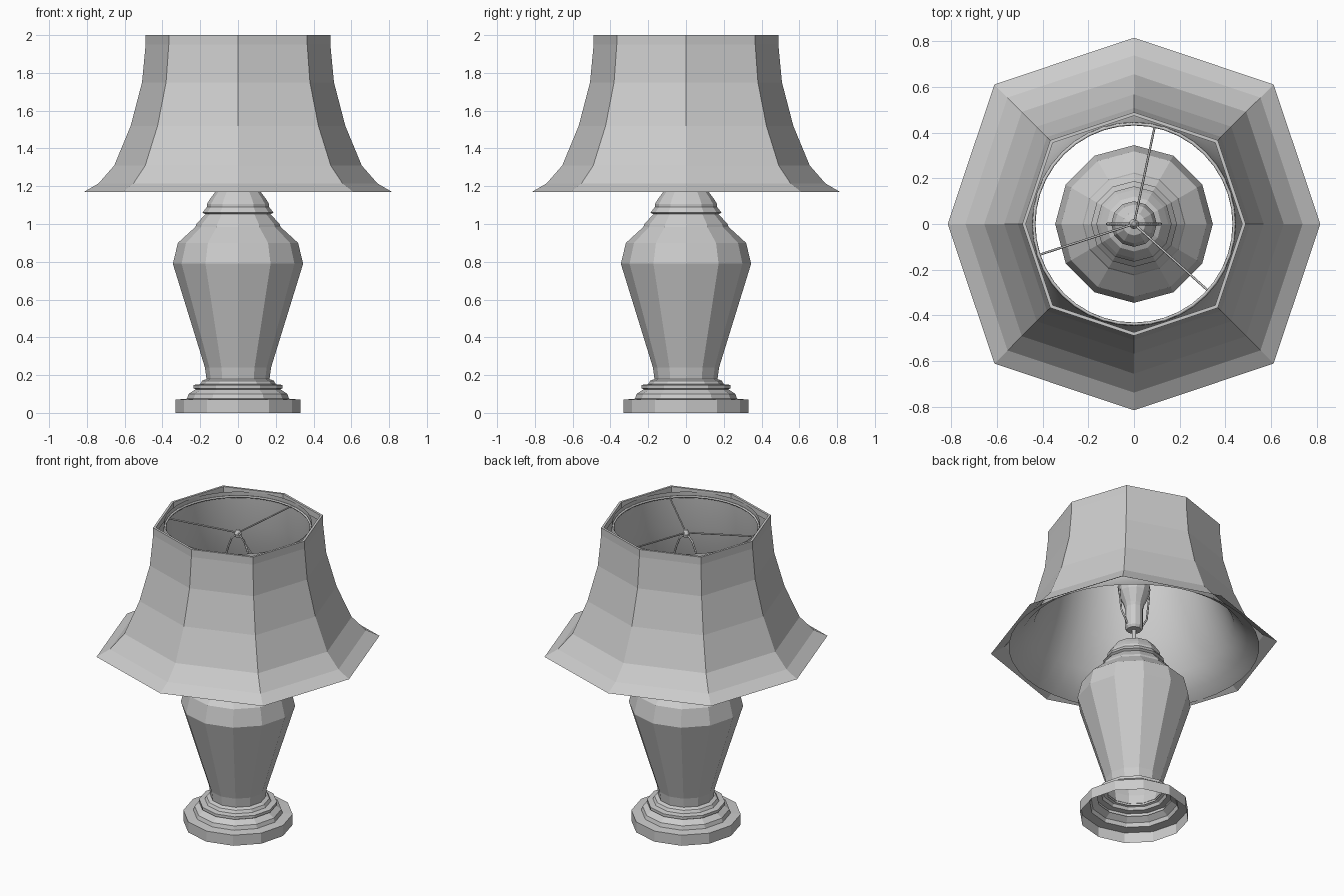
import bpy, math
from mathutils import Vector

cube = bpy.data.objects.get("Cube")
if cube:
    bpy.data.objects.remove(cube, do_unlink=True)

grey = bpy.data.materials.new("plain grey")
grey.use_nodes = True
COLOUR = (0.6, 0.6, 0.6, 1)
grey.diffuse_color = COLOUR
grey.node_tree.nodes["Principled BSDF"].inputs["Base Color"].default_value = COLOUR


def lathe(name, profile, sides, smooth=False, diagonal=1.0):
    """Sweep (radius, z) points round z; diagonal stretches every other corner."""
    verts, faces = [], []
    for r, z in profile:
        for i in range(sides):
            a = 2 * math.pi * i / sides
            k = r * (diagonal if i % 2 else 1)
            verts.append((k * math.cos(a), k * math.sin(a), z))
    for j in range(len(profile) - 1):
        for i in range(sides):
            n = (i + 1) % sides
            a, b = j * sides, (j + 1) * sides
            faces.append((a + i, a + n, b + n, b + i))
    mesh = bpy.data.meshes.new(name)
    mesh.from_pydata(verts, [], faces)
    mesh.materials.append(grey)
    obj = bpy.data.objects.new(name, mesh)
    bpy.context.collection.objects.link(obj)
    if smooth:
        mesh.shade_smooth()
    return obj


def wire(name, points, radius, cyclic=False):
    """Thin round wire through the points."""
    curve = bpy.data.curves.new(name, "CURVE")
    curve.dimensions = "3D"
    curve.bevel_depth = radius
    curve.bevel_resolution = 1
    curve.use_fill_caps = True
    spline = curve.splines.new("POLY")
    spline.points.add(len(points) - 1)
    for p, co in zip(spline.points, points):
        p.co = (*co, 1)
    spline.use_cyclic_u = cyclic
    curve.materials.append(grey)
    obj = bpy.data.objects.new(name, curve)
    bpy.context.collection.objects.link(obj)
    return obj


# Stepped foot, open underneath
lathe("foot", [(0.33, 0), (0.33, 0.07), (0.27, 0.075), (0.262, 0.1), (0.225, 0.125),
               (0.235, 0.13), (0.235, 0.148), (0.2, 0.152), (0.19, 0.17), (0.165, 0.18)], 12)

# Faceted vase body
lathe("vase_body", [(0.165, 0.165), (0.175, 0.24), (0.345, 0.79), (0.318, 0.9),
                    (0.225, 0.985), (0.22, 1.0), (0.17, 1.055)], 12)

# Lid with a small rim and dome
lathe("vase_lid", [(0.17, 1.05), (0.188, 1.06), (0.165, 1.09), (0.165, 1.105), (0.15, 1.13),
                   (0.12, 1.17), (0.07, 1.195), (0.0, 1.21)], 12)

# Stem, socket and bulb
lathe("stem", [(0.012, 1.19), (0.012, 1.31)], 12)
lathe("socket", [(0.0, 1.29), (0.045, 1.29), (0.055, 1.305), (0.055, 1.44), (0.062, 1.46)], 12)
lathe("bulb", [(0.055, 1.45), (0.095, 1.54), (0.1, 1.58), (0.085, 1.64), (0.05, 1.68),
               (0.0, 1.695)], 12)

# Harp loop around the bulb, mirrored about the centre
half = [(0.04, 1.3), (0.1, 1.4), (0.117, 1.55), (0.105, 1.7), (0.07, 1.82), (0.045, 1.88), (0.015, 1.91)]
loop = [(x, 0, z) for x, z in half] + [(-x, 0, z) for x, z in reversed(half)]
wire("harp", loop, 0.006, True)
lathe("finial", [(0.018, 1.9), (0.022, 1.92), (0.01, 1.945), (0.0, 1.95)], 12)

# Spider arms and the ring that carries the shade
for n, deg in enumerate((78, 198, 318)):
    a = math.radians(deg)
    end = Vector((0.436 * math.cos(a), 0.436 * math.sin(a), 1.96))
    wire(f"spider_arm_{n + 1}", [(0, 0, 1.925), end], 0.005)
ring = [(0.438 * math.cos(t * math.pi / 20), 0.438 * math.sin(t * math.pi / 20), 1.96)
        for t in range(40)]
wire("shade_ring", ring, 0.007, True)

# Eight-sided flared shade with a turned-in top lip
flare = [(0.815, 1.17), (0.738, 1.215), (0.655, 1.31), (0.568, 1.52), (0.508, 1.75),
         (0.489, 1.95), (0.489, 2.0)]
lathe("shade", flare + [(0.474, 2.0), (0.474, 1.96)], 8, diagonal=1.06)

# Round lining inside the shade
lathe("shade_lining", [(r * 0.94 - 0.012, z + 0.004) for r, z in flare[:-1]] + [(0.445, 1.99)],
      40, smooth=True)
